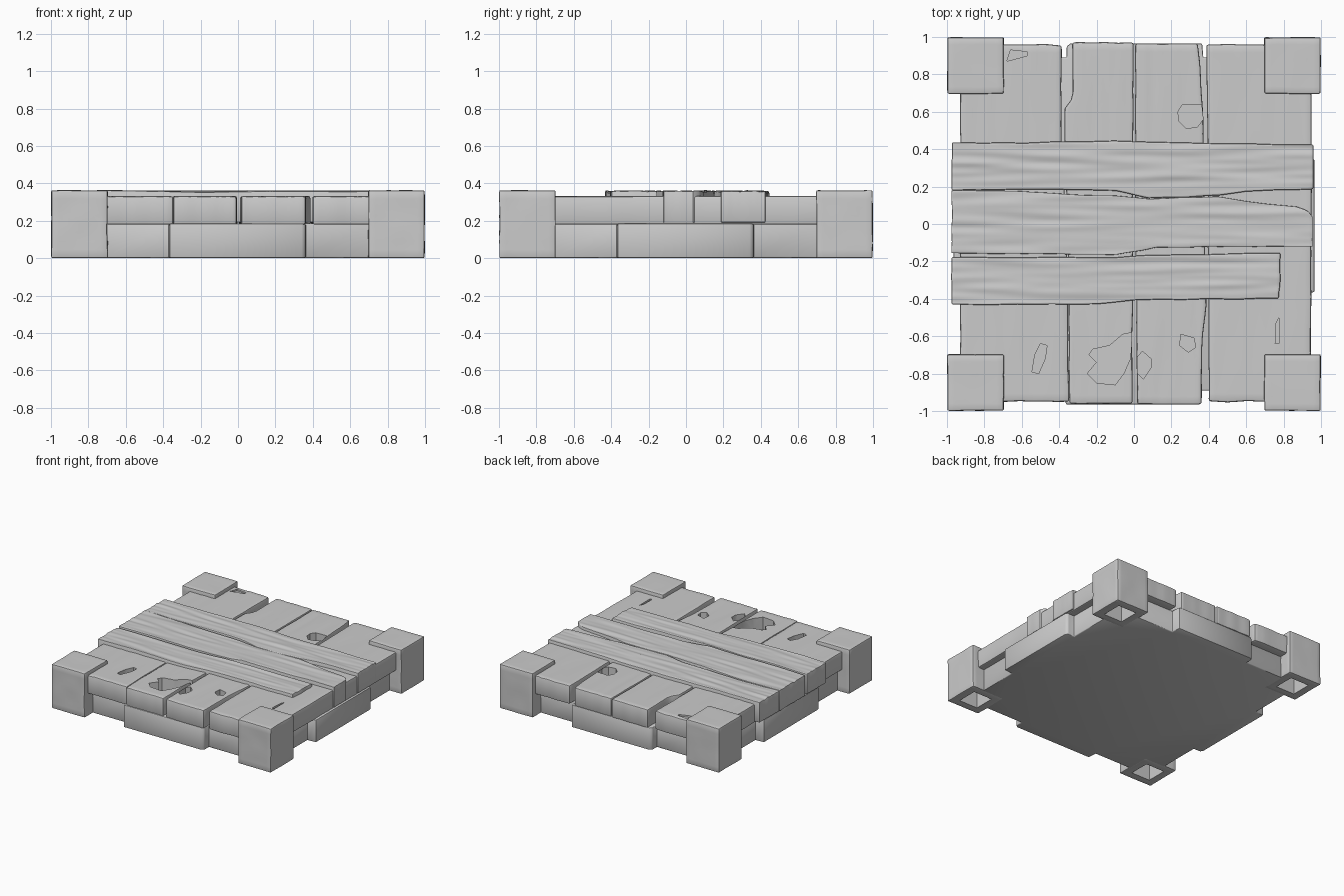
import bpy, bmesh, math
from mathutils import Vector, noise

if "Cube" in bpy.data.objects:
    bpy.data.objects.remove(bpy.data.objects["Cube"])


def make(name, bm):
    bmesh.ops.recalc_face_normals(bm, faces=bm.faces)
    me = bpy.data.meshes.new(name)
    bm.to_mesh(me)
    bm.free()
    ob = bpy.data.objects.new(name, me)
    bpy.context.collection.objects.link(ob)
    return ob


def finish(ob, bevel=0.01, cutter=None):
    bpy.ops.object.select_all(action='DESELECT')
    ob.select_set(True)
    bpy.context.view_layer.objects.active = ob
    if bevel:
        m = ob.modifiers.new("worn_edges", 'BEVEL')
        m.width, m.segments = bevel, 2
        m.limit_method, m.angle_limit = 'ANGLE', math.radians(50)
        bpy.ops.object.modifier_apply(modifier=m.name)
    if cutter:
        m = ob.modifiers.new("holes", 'BOOLEAN')
        m.operation, m.solver, m.object = 'DIFFERENCE', 'EXACT', cutter
        bpy.ops.object.modifier_apply(modifier=m.name)
    bpy.ops.object.shade_smooth_by_angle(angle=math.radians(35))


def prism(bm, pts, z0, z1):
    f = bm.faces.new([bm.verts.new((x, y, z0)) for x, y in pts])
    ext = bmesh.ops.extrude_face_region(bm, geom=[f])['geom']
    for v in ext:
        if isinstance(v, bmesh.types.BMVert):
            v.co.z = z1


def interp(pts, t):
    for (a, b), (c, d) in zip(pts, pts[1:]):
        if t <= c:
            return b + (d - b) * max(0, (t - a) / (c - a))
    return pts[-1][1]


def plank(name, start, end, lo, hi, z0, z1, along_x, grain, nu, nv, cutter=None):
    """Worn plank between two edge lines, with grain along its length."""
    bm = bmesh.new()
    bmesh.ops.create_grid(bm, x_segments=nu, y_segments=nv, size=0.5)
    for v in bm.verts:
        s, t = v.co.x + 0.5, v.co.y + 0.5
        u = start + (end - start) * s
        a, b = interp(lo, u), interp(hi, u)
        w = a + (b - a) * t
        w += 0.004 * noise.noise(Vector((u * 6, round(t) * 9, start + a)))
        if s < 0.001 or s > 0.999:
            u += 0.008 * noise.noise(Vector((w * 9, s * 5, 3)))
        z = z1 + grain * (noise.noise(Vector((u * 2.2, w * 26, 1))) - 0.2)
        v.co = (u, w, z) if along_x else (w, u, z)
    ext = bmesh.ops.extrude_face_region(bm, geom=bm.faces[:], use_keep_orig=True)['geom']
    for v in ext:
        if isinstance(v, bmesh.types.BMVert):
            v.co.z = z0
    finish(make(name, bm), 0.011, cutter)


# Solid base with a proud block in the middle of every side
side = [(-0.71, -0.89), (-0.37, -0.89), (-0.365, -0.965), (0.34, -0.965),
        (0.36, -0.95), (0.36, -0.89), (0.71, -0.89), (0.71, -0.71)]
outline = []
for k in range(4):
    c, s = round(math.cos(k * math.pi / 2)), round(math.sin(k * math.pi / 2))
    outline += [(x * c - y * s, x * s + y * c) for x, y in side]
bm = bmesh.new()
prism(bm, outline, 0, 0.185)
finish(make("base", bm), 0.008)

# Corner posts, hollow underneath
for sx, nx in ((-1, "left"), (1, "right")):
    for sy, ny in ((-1, "front"), (1, "back")):
        cx, cy = sx * 0.847, sy * 0.847
        bm = bmesh.new()
        prism(bm, [(cx + a * 0.085, cy + b * 0.085)
                   for a, b in ((-1, -1), (1, -1), (1, 1), (-1, 1))], -0.1, 0.19)
        cut = make("socket_cutter", bm)
        cut.hide_render = True
        bm = bmesh.new()
        bmesh.ops.create_cube(bm, size=1)
        bmesh.ops.subdivide_edges(bm, edges=bm.edges[:], cuts=7, use_grid_fill=True)
        for v in bm.verts:
            bottom = v.co.z < -0.49
            v.co = (cx + v.co.x * 0.3, cy + v.co.y * 0.3, 0.181 + v.co.z * 0.362)
            n = noise.noise_vector(v.co * 7) * 0.004
            v.co += Vector((n.x, n.y, 0 if bottom else n.z * 0.5))
            if bottom:
                v.co.z = 0
        finish(make(f"{ny}_{nx}_post", bm), 0.008, cut)
        bpy.data.objects.remove(cut)

# Knot holes and chips cut into the deck
holes = [
    [(0.24, 0.55), (0.28, 0.51), (0.34, 0.52), (0.37, 0.56), (0.36, 0.64), (0.26, 0.64), (0.235, 0.6)],
    [(-0.545, -0.79), (-0.51, -0.8), (-0.475, -0.72), (-0.465, -0.65), (-0.5, -0.64), (-0.53, -0.7)],
    [(-0.25, -0.8), (-0.2, -0.85), (-0.1, -0.86), (-0.055, -0.8), (-0.02, -0.72), (-0.008, -0.58),
     (-0.06, -0.59), (-0.13, -0.65), (-0.22, -0.67), (-0.24, -0.7), (-0.2, -0.74)],
    [(0.02, -0.8), (0.05, -0.83), (0.09, -0.77), (0.09, -0.72), (0.045, -0.68), (0.02, -0.71)],
    [(0.245, -0.65), (0.29, -0.685), (0.33, -0.66), (0.32, -0.61), (0.25, -0.59)],
    [(0.755, -0.64), (0.775, -0.64), (0.775, -0.5), (0.76, -0.53)],
]
bm = bmesh.new()
for h in holes:
    prism(bm, h, 0.23, 0.5)
prism(bm, [(-0.68, 0.87), (-0.57, 0.9), (-0.57, 0.92), (-0.66, 0.93)], 0.318, 0.5)
cutter = make("hole_cutter", bm)
bmesh_fix = bmesh.new()
bmesh_fix.from_mesh(cutter.data)
bmesh.ops.recalc_face_normals(bmesh_fix, faces=bmesh_fix.faces)
bmesh_fix.to_mesh(cutter.data)
bmesh_fix.free()
cutter.hide_render = True

# Deck planks running front to back
deck = [
    (-0.95, 0.96, [(-1, -0.93), (1, -0.93)],
     [(-0.95, -0.348), (0, -0.36), (0.43, -0.388), (0.96, -0.388)]),
    (-0.96, 0.97, [(-0.96, -0.345), (0, -0.355), (0.43, -0.372), (0.64, -0.37), (0.67, -0.33), (0.97, -0.33)],
     [(-0.96, -0.01), (0, -0.004), (0.97, -0.004)]),
    (-0.965, 0.965, [(-0.965, 0.018), (0, 0.006), (0.965, 0.006)],
     [(-0.965, 0.36), (-0.65, 0.365), (-0.45, 0.385), (0.55, 0.37), (0.85, 0.355), (0.965, 0.34)]),
    (-0.95, 0.96, [(-0.95, 0.4), (0.5, 0.392), (0.96, 0.385)], [(-1, 0.945), (1, 0.95)]),
]
for i, (a, b, lo, hi) in enumerate(deck):
    plank(f"deck_plank_{i + 1}", a, b, lo, hi, 0.18, 0.332, False, 0.003, 44, 16, cutter)
bpy.data.objects.remove(cutter)

# Cross planks laid over the deck
cross = [
    ("front", 0.78, [(-0.98, -0.43), (-0.2, -0.43), (0.03, -0.405), (0.78, -0.4)],
     [(-0.98, -0.178), (-0.1, -0.178), (0.08, -0.165), (0.78, -0.155)]),
    ("middle", 0.955, [(-0.98, -0.155), (-0.1, -0.165), (0.05, -0.14), (0.12, -0.125), (0.96, -0.12)],
     [(-0.98, 0.178), (-0.6, 0.178), (-0.4, 0.16), (-0.1, 0.152), (0.08, 0.135), (0.45, 0.148),
      (0.6, 0.12), (0.87, 0.092), (0.93, 0.07), (0.96, 0.03)]),
    ("back", 0.96, [(-0.98, 0.18), (-0.6, 0.185), (-0.1, 0.178), (0.08, 0.137), (0.45, 0.15),
                    (0.6, 0.175), (0.96, 0.185)],
     [(-0.98, 0.435), (-0.6, 0.435), (-0.1, 0.445), (0.2, 0.435), (0.96, 0.425)]),
]
for n, end, lo, hi in cross:
    plank(f"{n}_cross_plank", -0.975, end, lo, hi, 0.19, 0.36, True, 0.007, 90, 28)
